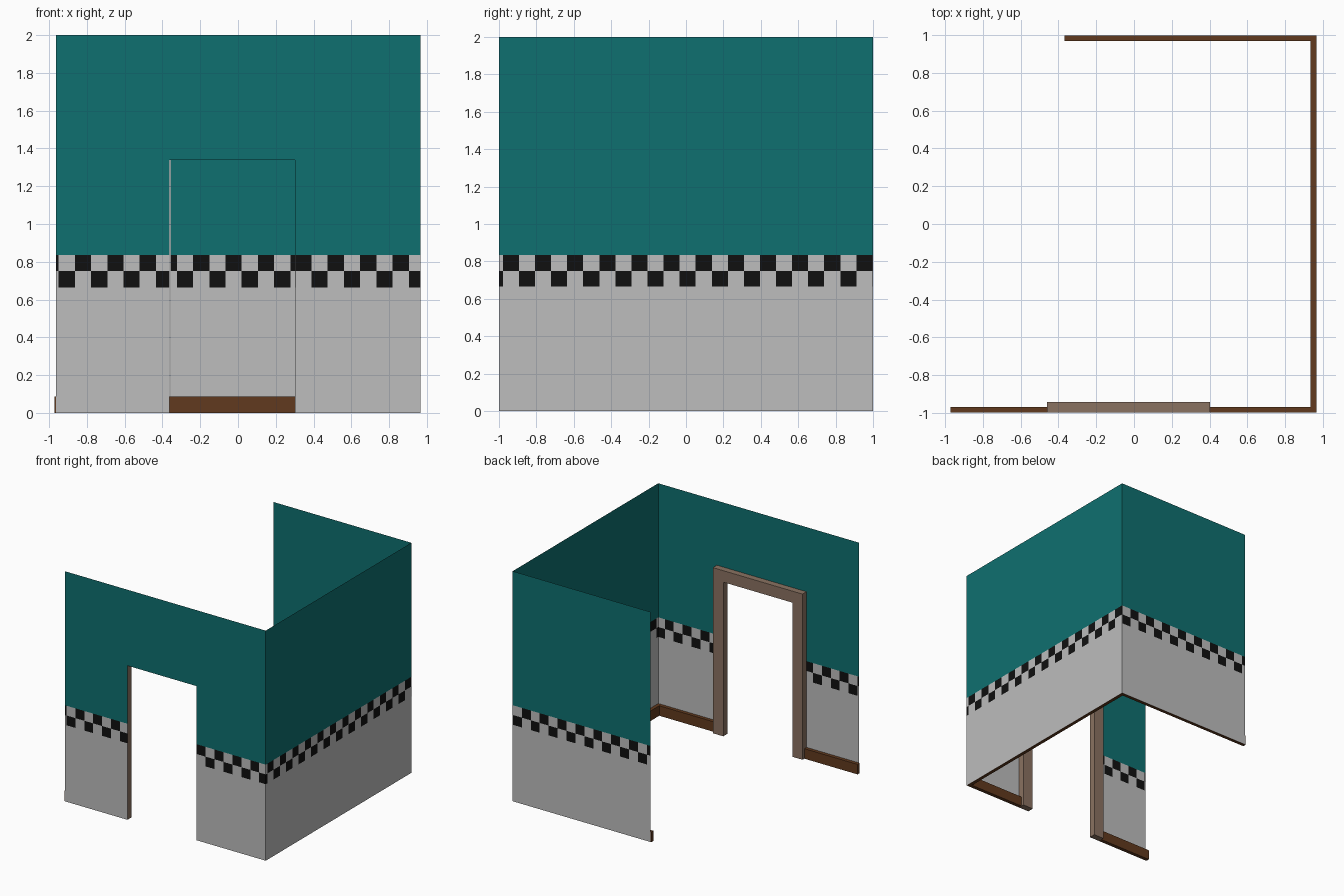
import bpy, bmesh, math

if "Cube" in bpy.data.objects:
    bpy.data.objects.remove(bpy.data.objects["Cube"])


def material(name, rgb):
    m = bpy.data.materials.new(name)
    m.diffuse_color = (*rgb, 1)
    m.use_nodes = True
    m.node_tree.nodes["Principled BSDF"].inputs["Base Color"].default_value = m.diffuse_color
    return m


GREY = material("grey wall", (0.51, 0.51, 0.51))
TEAL = material("teal wall", (0.0045, 0.162, 0.160))
BLACK = material("black check", (0.005, 0.005, 0.005))
BASE = material("dark brown skirting", (0.120, 0.042, 0.013))
FRAME = material("light brown door frame", (0.255, 0.168, 0.120))

X0, X1, Y = -0.963, 0.967, 1.0        # wall extents
DOOR_L, DOOR_R, DOOR_H = -0.363, 0.302, 1.34
LOW, MID, HIGH, TOP = 0.665, 0.75, 0.835, 2.0
PERIOD = 0.1718


def finish(name, bm, mats):
    me = bpy.data.meshes.new(name)
    bm.to_mesh(me)
    bm.free()
    for m in mats:
        me.materials.append(m)
    ob = bpy.data.objects.new(name, me)
    bpy.context.collection.objects.link(ob)
    return ob


def quad(bm, place, a, b, z0, z1, mat):
    f = bm.faces.new([bm.verts.new(place(u, z))
                      for u, z in ((a, z0), (b, z0), (b, z1), (a, z1))])
    f.material_index = mat


def check_row(bm, place, a, b, z0, z1, phase):
    """Alternating black and grey squares, clipped to a..b."""
    half = PERIOD / 2
    k = math.floor((a - phase) / half)
    while phase + k * half < b:
        s, e = max(a, phase + k * half), min(b, phase + (k + 1) * half)
        if e - s > 0.001:
            quad(bm, place, s, e, z0, z1, 2 if k % 2 == 0 else 0)
        k += 1


def wall_section(bm, place, a, b, phase):
    """Grey dado, two check rows and teal upper wall."""
    quad(bm, place, a, b, 0, LOW, 0)
    check_row(bm, place, a, b, LOW, MID, phase + PERIOD / 2)
    check_row(bm, place, a, b, MID, HIGH, phase)
    quad(bm, place, a, b, HIGH, TOP, 1)


def wall(name, place, sections, lintel=None, flip=False):
    bm = bmesh.new()
    for s in sections:
        wall_section(bm, place, *s)
    if lintel:
        quad(bm, place, *lintel, 1)
    bmesh.ops.remove_doubles(bm, verts=bm.verts, dist=1e-5)
    if flip:
        bmesh.ops.reverse_faces(bm, faces=bm.faces[:])
    finish(name, bm, [GREY, TEAL, BLACK])


def prism(name, outline, place, depth, mat):
    """Extrude a flat outline along a vector."""
    bm = bmesh.new()
    f = bm.faces.new([bm.verts.new(place(*p)) for p in outline])
    r = bmesh.ops.extrude_face_region(bm, geom=[f], use_keep_orig=True)
    bmesh.ops.translate(bm, vec=depth,
                        verts=[v for v in r["geom"] if isinstance(v, bmesh.types.BMVert)])
    bmesh.ops.recalc_face_normals(bm, faces=bm.faces[:])
    finish(name, bm, [mat])


# Thin walls
wall("front_wall", lambda u, z: (u, -Y, z),
     [(X0, DOOR_L, -0.864), (DOOR_R, X1, 0.475)],
     lintel=(DOOR_L, DOOR_R, DOOR_H, TOP))
wall("right_wall", lambda u, z: (X1, u, z), [(-Y, Y, -0.979)])
wall("back_wall", lambda u, z: (u, Y, z), [(-0.358, X1, -0.238)], flip=True)

# Skirting boards along the inside of the walls
T, G, H = 0.032, 0.002, 0.087
FRAME_L, FRAME_R = -0.46, 0.402
flat = lambda x, y: (x, y, 0)
o, i = Y - G, Y - T
prism("skirting_left", [(-0.972, -o), (FRAME_L, -o), (FRAME_L, -i), (-0.972, -i)],
      flat, (0, 0, H), BASE)
prism("skirting_main", [(FRAME_R, -o), (X1 - G, -o), (X1 - G, o), (-0.367, o),
                        (-0.367, i), (X1 - T, i), (X1 - T, -i), (FRAME_R, -i)],
      flat, (0, 0, H), BASE)

# Door frame on the inside of the front wall
prism("door_frame", [(FRAME_L, 0), (DOOR_L, 0), (DOOR_L, DOOR_H), (DOOR_R, DOOR_H),
                     (DOOR_R, 0), (FRAME_R, 0), (FRAME_R, 1.44), (FRAME_L, 1.44)],
      lambda x, z: (x, -o, z), (0, 0.055, 0), FRAME)
